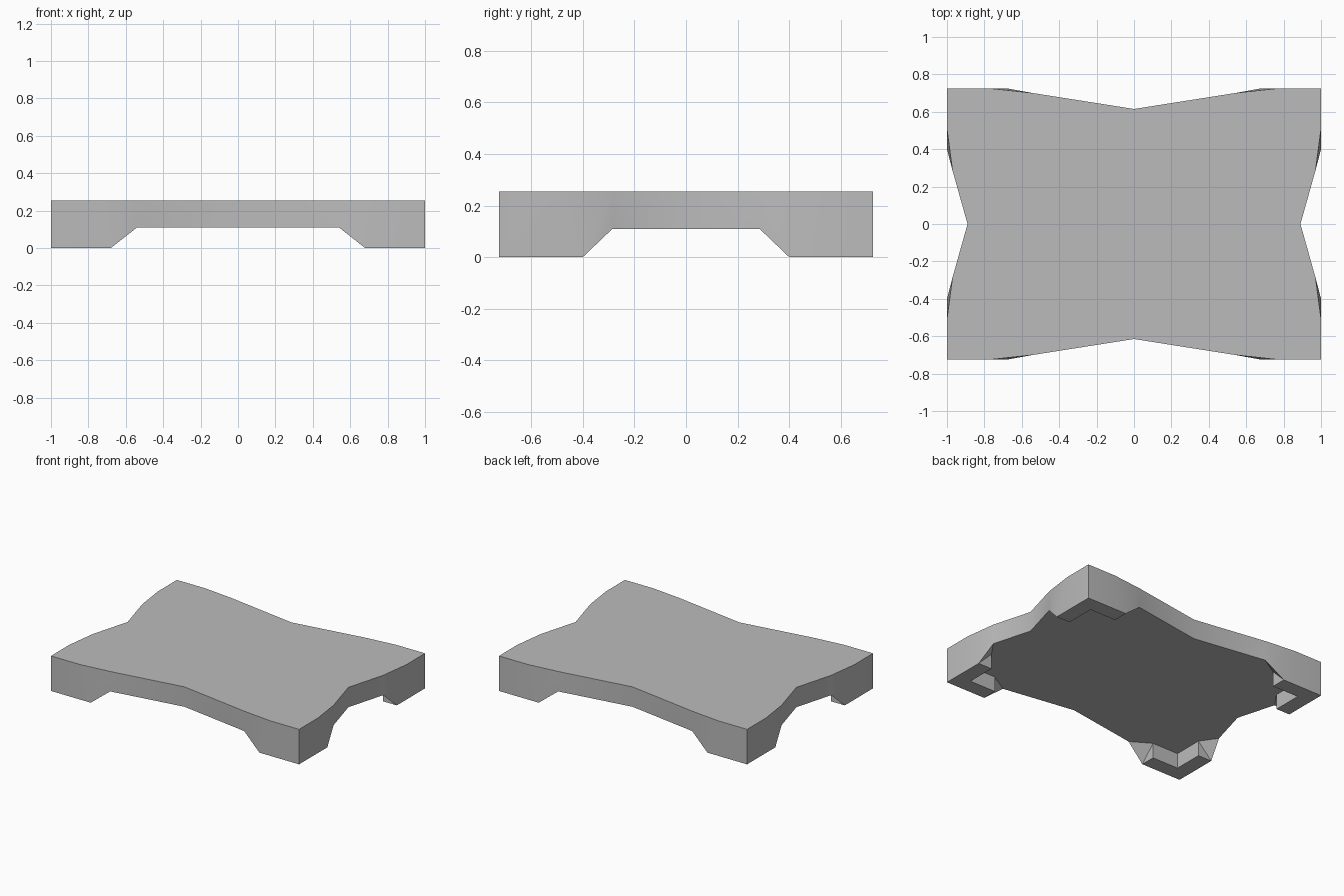
import bpy, bmesh, math

cube = bpy.data.objects.get("Cube")
if cube:
    bpy.data.objects.remove(cube, do_unlink=True)

TOP, ARCH, HALF_X, HALF_Y, WALL = 0.255, 0.11, 1.0, 0.725, 0.11

grey = bpy.data.materials.new("stone_grey")
grey.use_nodes = True
colour = (0.5, 0.5, 0.5, 1)
grey.diffuse_color = colour
grey.node_tree.nodes["Principled BSDF"].inputs["Base Color"].default_value = colour

bm = bmesh.new()
verts = {}


def vert(x, y, z):
    key = (round(x, 4), round(y, 4), round(z, 4))
    if key not in verts:
        verts[key] = bm.verts.new(key)
    return verts[key]


def face(*vs):
    return bm.faces.new(vs)


# shared corner of the L-shaped foot
corner_top, corner_foot = vert(HALF_X, HALF_Y, TOP), vert(HALF_X, HALF_Y, 0)
inner = (HALF_X - WALL, HALF_Y - WALL)
inner_foot, inner_arch = vert(*inner, 0), vert(*inner, ARCH)


def side(place, mid, bend, flat, toe, depth):
    """Outer wall and foot arm along one side; place(along, out, z) orients it."""
    mid_top, mid_arch = place(*mid, TOP), place(*mid, ARCH)
    bend_top, bend_arch = place(*bend, TOP), place(*bend, ARCH)
    flat_top = place(flat, depth, TOP)
    toe_foot = place(toe, depth, 0)
    heel_foot, heel_arch = place(toe, depth - WALL, 0), place(toe, depth - WALL, ARCH)
    # outer wall
    face(mid_top, bend_top, bend_arch, mid_arch)
    face(bend_top, toe_foot, bend_arch)
    face(bend_top, flat_top, toe_foot)
    face(flat_top, corner_top, corner_foot, toe_foot)
    # sloping end, inside and sole of the foot
    face(toe_foot, heel_arch, bend_arch)
    face(toe_foot, heel_foot, heel_arch)
    face(heel_foot, inner_foot, inner_arch, heel_arch)
    face(toe_foot, corner_foot, inner_foot, heel_foot)
    return [mid_top, bend_top, flat_top], [mid_arch, bend_arch, heel_arch]


long_top, long_arch = side(lambda a, o, z: vert(a, o, z),
                           (0, 0.615), (0.54, 0.70), 0.77, 0.68, HALF_Y)
short_top, short_arch = side(lambda a, o, z: vert(o, a, z),
                             (0, 0.89), (0.285, 0.97), 0.51, 0.40, HALF_X)

# slab top and underside
lid = face(vert(0, 0, TOP), *long_top, corner_top, *reversed(short_top))
face(vert(0, 0, ARCH), *long_arch, inner_arch, *reversed(short_arch))

bmesh.ops.recalc_face_normals(bm, faces=bm.faces)
lid.normal_update()
if lid.normal.z < 0:
    bmesh.ops.reverse_faces(bm, faces=bm.faces)

mesh = bpy.data.meshes.new("footed_slab")
bm.to_mesh(mesh)
bm.free()
slab = bpy.data.objects.new("footed_slab", mesh)
bpy.context.collection.objects.link(slab)
mesh.materials.append(grey)

# mirror the quarter to all four corners
mirror = slab.modifiers.new("four_corners", "MIRROR")
mirror.use_axis = (True, True, False)
bpy.ops.object.select_all(action="DESELECT")
slab.select_set(True)
bpy.context.view_layer.objects.active = slab
bpy.ops.object.modifier_apply(modifier=mirror.name)
bpy.ops.object.shade_smooth_by_angle(angle=math.radians(36))
